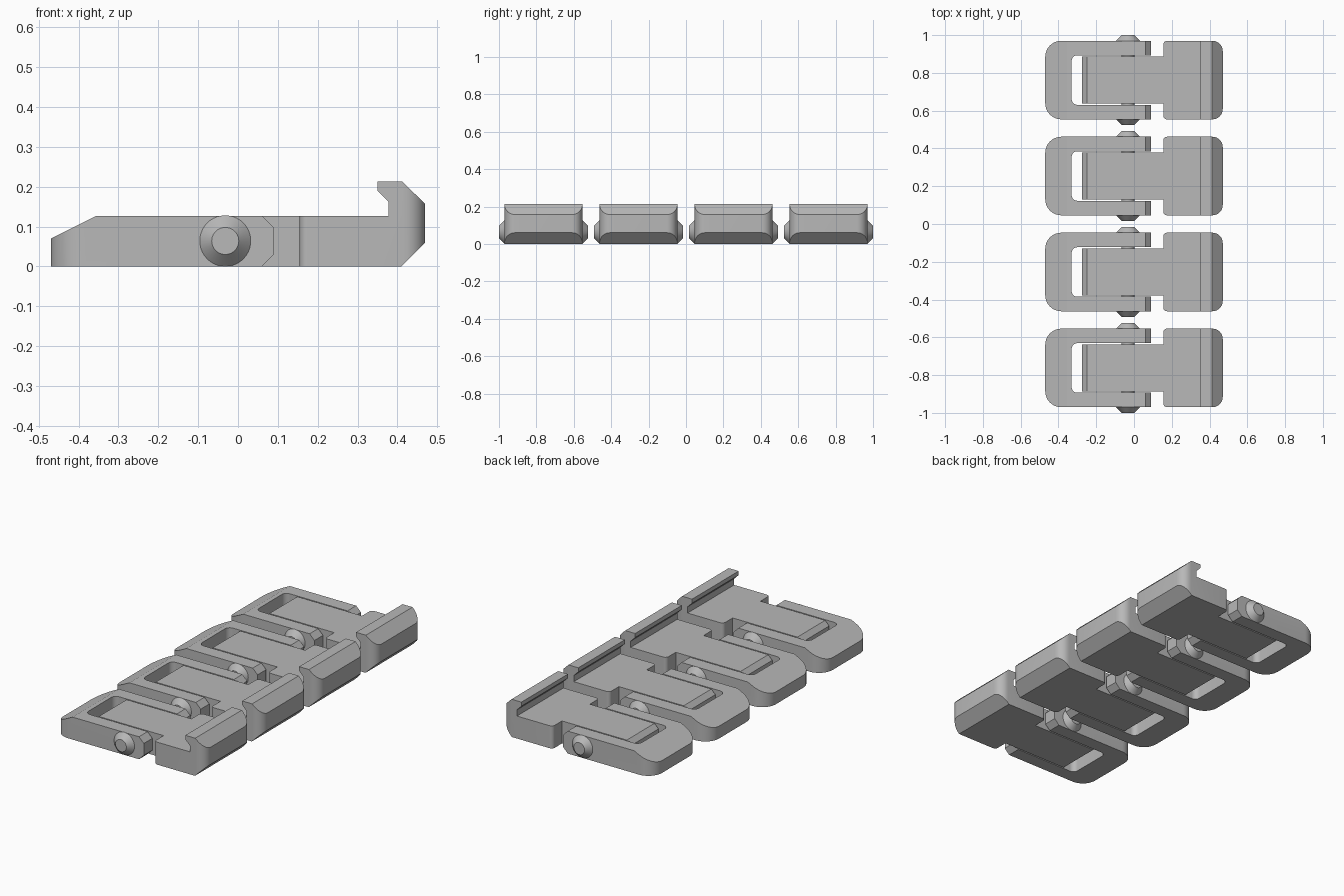
import bpy, bmesh, math
from mathutils import Vector, Matrix

cube = bpy.data.objects.get("Cube")
if cube:
    bpy.data.objects.remove(cube)

HALF = 0.208      # half width of one buckle
TOP = 0.127       # height of the flat plates
PITCH = 0.508     # spacing along the row

grey = bpy.data.materials.new("grey_plastic")
grey.use_nodes = True
COLOUR = (0.48, 0.48, 0.48, 1)
grey.diffuse_color = COLOUR
grey.node_tree.nodes["Principled BSDF"].inputs["Base Color"].default_value = COLOUR


def finish(bm, name):
    bmesh.ops.recalc_face_normals(bm, faces=bm.faces)
    mesh = bpy.data.meshes.new(name)
    bm.to_mesh(mesh)
    bm.free()
    mesh.materials.append(grey)
    obj = bpy.data.objects.new(name, mesh)
    bpy.context.collection.objects.link(obj)
    return obj


def prism(name, points, low, high, side=False):
    """Extrude an outline: plan (x, y) along z, or side profile (x, z) along y."""
    bm = bmesh.new()
    place = (lambda p: (p[0], low, p[1])) if side else (lambda p: (p[0], p[1], low))
    face = bm.faces.new([bm.verts.new(place(p)) for p in points])
    new = bmesh.ops.extrude_face_region(bm, geom=[face])["geom"]
    step = Vector((0, high - low, 0)) if side else Vector((0, 0, high - low))
    bmesh.ops.translate(bm, vec=step, verts=[v for v in new if isinstance(v, bmesh.types.BMVert)])
    return finish(bm, name)


def rounded(corners, steps=8):
    """Fillet square corners given as (x, y, radius)."""
    out = []
    for i, (x, y, r) in enumerate(corners):
        p = Vector((x, y))
        if r == 0:
            out.append(p)
            continue
        a = (Vector(corners[i - 1][:2]) - p).normalized()
        b = (Vector(corners[(i + 1) % len(corners)][:2]) - p).normalized()
        for k in range(steps + 1):
            t = math.pi / 2 * k / steps
            out.append(p + r * (a + b - b * math.cos(t) - a * math.sin(t)))
    return out


def smooth(obj):
    bpy.ops.object.select_all(action="DESELECT")
    bpy.context.view_layer.objects.active = obj
    obj.select_set(True)
    bpy.ops.object.shade_smooth_by_angle(angle=math.radians(25))


def shaped(name, plan, profile):
    """Part whose plan outline is trimmed by a side profile."""
    obj = prism(name, plan, -0.1, 0.4)
    cutter = prism(name + "_cutter", profile, -0.4, 0.4, side=True)
    cutter.hide_render = True
    mod = obj.modifiers.new("trim", "BOOLEAN")
    mod.operation, mod.solver, mod.object = "INTERSECT", "EXACT", cutter
    bpy.context.view_layer.objects.active = obj
    bpy.ops.object.modifier_apply(modifier=mod.name)
    bpy.data.objects.remove(cutter)
    smooth(obj)
    return obj


# U-shaped frame with a sloped nose and chamfered arm ends
inner = 0.131
frame = shaped(
    "frame",
    rounded([(-0.47, -HALF, 0.085), (0.2, -HALF, 0), (0.2, -inner, 0), (-0.33, -inner, 0.03),
             (-0.33, inner, 0.03), (0.2, inner, 0), (0.2, HALF, 0), (-0.47, HALF, 0.085)]),
    [(-0.47, 0), (0.06, 0), (0.09, 0.03), (0.09, 0.097), (0.06, TOP), (-0.355, TOP), (-0.47, 0.07)])

# Hooked head
head = shaped(
    "hook_head",
    rounded([(0.155, -HALF, 0.02), (0.47, -HALF, 0.055), (0.47, HALF, 0.055), (0.155, HALF, 0.02)]),
    [(0.1, 0), (0.41, 0), (0.47, 0.06), (0.47, 0.157), (0.412, 0.213), (0.35, 0.213),
     (0.35, 0.19), (0.378, 0.162), (0.378, TOP), (0.1, TOP)])

# Tongue reaching between the arms
tongue = prism(
    "tongue",
    [(-0.25, 0), (0.16, 0), (0.16, TOP), (-0.25, TOP), (-0.275, 0.102), (-0.275, 0.025)],
    -0.124, 0.124, side=True)

# Hinge pin: a shaft through the arms with a tapered button at each end
bm = bmesh.new()
for sign in (-1, 1):
    bmesh.ops.create_cone(
        bm, cap_ends=True, segments=40, radius1=0.064, radius2=0.034, depth=0.03,
        matrix=Matrix.Translation((-0.032, sign * (HALF + 0.015), 0.064))
        @ Matrix.Rotation(-sign * math.pi / 2, 4, "X"))
bmesh.ops.create_cone(
    bm, cap_ends=True, segments=40, radius1=0.034, radius2=0.034, depth=2 * HALF,
    matrix=Matrix.Translation((-0.032, 0, 0.064)) @ Matrix.Rotation(math.pi / 2, 4, "X"))
pin = finish(bm, "hinge_pin")
smooth(pin)

# Repeat the buckle in a row of four
for part in (frame, head, tongue, pin):
    for i in range(4):
        obj = part if i == 0 else part.copy()
        if i:
            bpy.context.collection.objects.link(obj)
            obj.name = f"{part.name}_{i + 1}"
        obj.location.y = (i - 1.5) * PITCH
